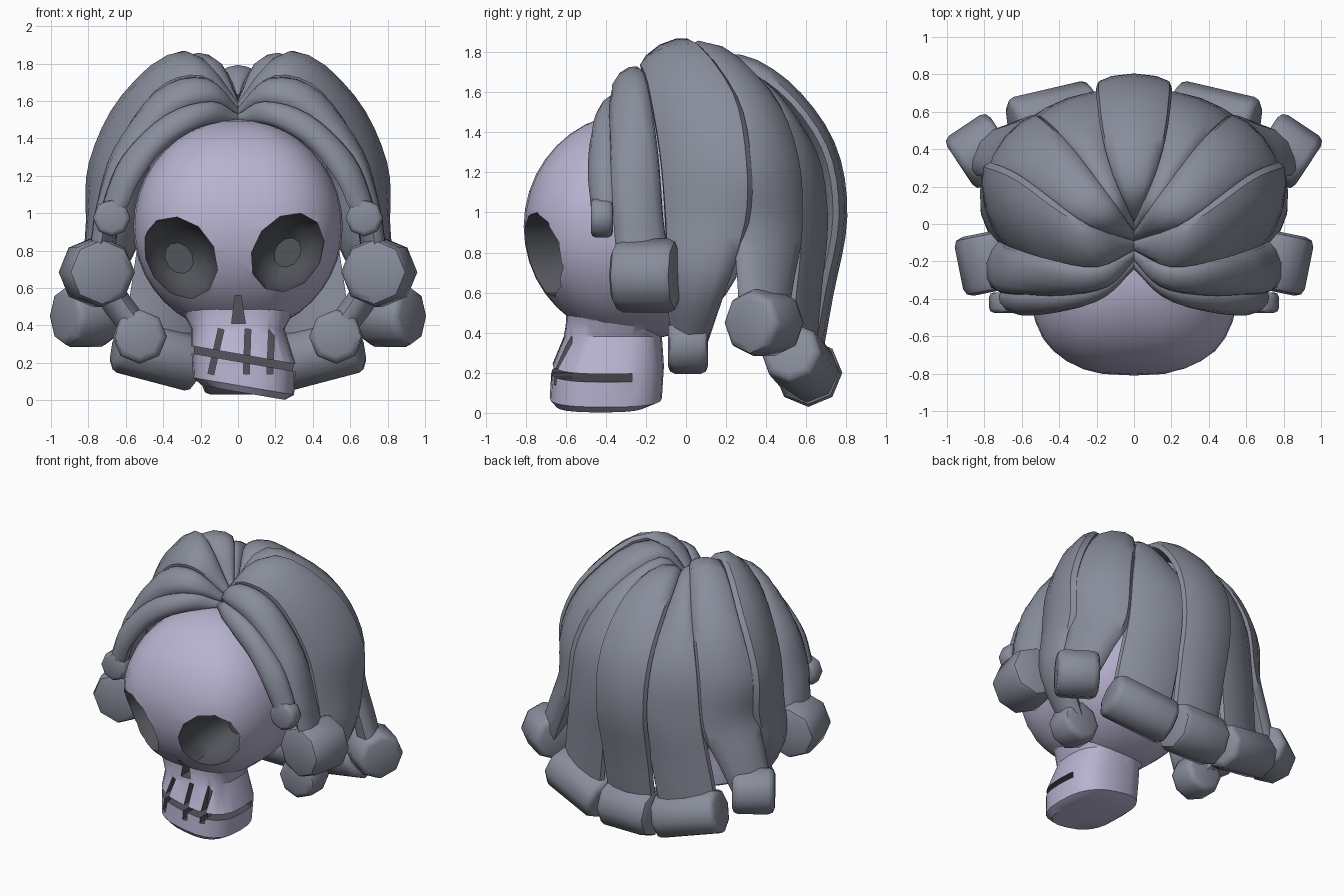
import bpy, bmesh, math
from mathutils import Vector, Matrix

cube = bpy.data.objects.get("Cube")
if cube:
    bpy.data.objects.remove(cube, do_unlink=True)


def material(name, rgb):
    m = bpy.data.materials.new(name)
    m.use_nodes = True
    m.diffuse_color = (*rgb, 1)
    m.node_tree.nodes["Principled BSDF"].inputs["Base Color"].default_value = (*rgb, 1)
    return m


BONE = material("pale_lilac_bone", (.48, .45, .63))
HAIR = material("slate_grey_hair", (.25, .27, .33))
DARK = material("dark_hollow", (.085, .09, .105))


def smooth(ob, angle):
    bpy.ops.object.select_all(action='DESELECT')
    ob.select_set(True)
    bpy.context.view_layer.objects.active = ob
    bpy.ops.object.shade_smooth_by_angle(angle=math.radians(angle))


def finish(name, bm, materials, index=0):
    """Turn a bmesh into a smooth-shaded object."""
    bmesh.ops.recalc_face_normals(bm, faces=bm.faces)
    for face in bm.faces:
        face.material_index = index
    mesh = bpy.data.meshes.new(name)
    bm.to_mesh(mesh)
    bm.free()
    for m in materials:
        mesh.materials.append(m)
    ob = bpy.data.objects.new(name, mesh)
    bpy.context.collection.objects.link(ob)
    smooth(ob, 45)
    return ob


def loft(rings):
    """Skin a list of closed rings and cap both ends."""
    bm = bmesh.new()
    loops = [[bm.verts.new(p) for p in ring] for ring in rings]
    for low, high in zip(loops, loops[1:]):
        for i in range(len(low)):
            bm.faces.new((low[i - 1], low[i], high[i], high[i - 1]))
    bm.faces.new(loops[0])
    bm.faces.new(loops[-1])
    return bm


def spline(points, steps=4):
    """Catmull-Rom curve through the points."""
    p = [2 * points[0] - points[1], *points, 2 * points[-1] - points[-2]]
    curve = []
    for a, b, c, d in zip(p, p[1:], p[2:], p[3:]):
        for k in range(steps):
            t = k / steps
            curve.append(b + (c - a) * t / 2 + (a - b * 2.5 + c * 2 - d / 2) * t**2
                         + (b * 1.5 - a / 2 - c * 1.5 + d / 2) * t**3)
    return curve + [points[-1]]


def apply_boolean(ob, other, operation):
    mod = ob.modifiers.new("cut", 'BOOLEAN')
    mod.operation, mod.object, mod.solver = operation, other, 'EXACT'
    bpy.context.view_layer.objects.active = ob
    bpy.ops.object.modifier_apply(modifier=mod.name)
    bpy.data.objects.remove(other, do_unlink=True)


def squared(value):
    """Push a sine or cosine outward, for rounded-square sections."""
    return math.copysign(abs(value)**.75, value)


# Skull: a ball with a squarer horizontal section
bm = bmesh.new()
bmesh.ops.create_uvsphere(bm, u_segments=32, v_segments=20, radius=1)
for v in bm.verts:
    turn = math.atan2(v.co.y, v.co.x)
    r = math.hypot(v.co.x, v.co.y)
    v.co = (r * squared(math.cos(turn)) * .56, r * squared(math.sin(turn)) * .56 - .25, v.co.z * .57 + .93)
skull = finish("skull", bm, [BONE, DARK])

# Jaw: rounded rings (height, half width, front, back), flared at the cheeks, tilted at the chin
rings = []
for z, half, front, back in ((.6, .38, -.6, .02), (.46, .29, -.6, -.08), (.38, .25, -.61, -.12),
                             (.24, .28, -.67, -.11), (.08, .27, -.68, -.12), (.045, .22, -.65, -.2)):
    ring = []
    low = z < .3
    for i in range(24):
        a = math.tau * i / 24
        x = half * squared(math.cos(a)) + .03 * low
        y = (front + back) / 2 + (back - front) / 2 * squared(math.sin(a))
        ring.append((x, y, z - .17 * x * low))
    rings.append(ring)
apply_boolean(skull, finish("jaw", loft(rings), [BONE, DARK]), 'UNION')


def carve(outline, start, depth, bowl=False):
    """Cut an x-z outline into the face, straight or ending in a rounded bowl."""
    middle = sum(outline, Vector((0, 0))) / len(outline)
    rings = [[(p.x, -1, p.y) for p in outline]]
    for t in (.2, .5, .75, .93) if bowl else (1,):
        scale = math.sqrt(1 - t * t) if bowl else 1
        inner = [middle + (p - middle) * scale for p in outline]
        rings.append([(p.x, start + (depth - start) * t, p.y) for p in inner])
    cutter = finish("cutter", loft(rings), [BONE, DARK], 1)
    cutter.hide_render = True
    apply_boolean(skull, cutter, 'DIFFERENCE')


def oval(x, z, wide, high, lean, sides=11):
    angles = [math.tau * (i + .5) / sides for i in range(sides)]
    return [Vector((x + wide * math.cos(a) + lean * math.sin(a), z + high * math.sin(a))) for a in angles]


def strip(x1, z1, x2, z2, width):
    """A thin bar between two points."""
    a, b = Vector((x1, z1)), Vector((x2, z2))
    side = (b - a).orthogonal().normalized() * width / 2
    return [a - side, a + side, b + side, b - side]


# Eye sockets, nose, mouth gap and tooth slits
carve(oval(-.315, .76, .205, .225, -.04), -.68, -.36, True)
carve(oval(.265, .79, .195, .215, .045), -.68, -.36, True)
carve([Vector(p) for p in ((-.035, .41), (.04, .41), (.015, .56), (-.015, .56))], -1, -.5)
carve(strip(-.5, .315, .5, .14, .04), -1, -.27)
for top, bottom in ((-.09, -.145), (.053, .045), (.18, .17)):
    carve(strip(top, .38, bottom, .14, .032), -1, -.57)
smooth(skull, 38)

# Hair: seams between neighbouring locks, from the parting round to the nape
SEAMS = [
    [(.2, -.38, 1.46), (.4, -.45, 1.34), (.54, -.48, 1.17), (.59, -.47, 1.06)],
    [(.14, -.33, 1.6), (.38, -.38, 1.53), (.61, -.38, 1.31), (.71, -.37, 1.08)],
    [(.19, -.23, 1.72), (.43, -.2, 1.64), (.62, -.14, 1.31), (.69, -.11, .97)],
    [(.3, .02, 1.86), (.62, .25, 1.59), (.78, .32, 1.25), (.78, .31, .95)],
    [(.12, .13, 1.81), (.34, .42, 1.6), (.48, .56, 1.27), (.53, .58, .9)],
    [(.09, .2, 1.75), (.17, .47, 1.62), (.2, .69, 1.33), (.2, .75, .98)],
]
seams = [[Vector((0, .05 * i - .24, 1.5 + .025 * i)), *map(Vector, points)] for i, points in enumerate(SEAMS)]
CENTRE = Vector((0, -.05, .85))
MIRROR = Vector((-1, 1, 1))


def tucked(edge, other, amount):
    """Widen an edge away from the other one and sink it under its neighbour."""
    return [p.lerp(q, -2 * amount).lerp(CENTRE, amount) for p, q in zip(edge, other)]


def lock(name, edge_a, edge_b, tip, width, thick):
    """A strand between two seams, rounded outside, running down to its curl."""
    ear = (edge_a[-1] + edge_b[-1]) / 2
    spread = (edge_b[-1] - edge_a[-1]).normalized() * width * .48
    bow = Vector((max(0, abs(ear.x) - abs(tip.x)) * math.copysign(.5, ear.x), 0, 0))
    sides = []
    for edge, end in ((edge_a, tip - spread), (edge_b, tip + spread)):
        sides.append(spline([*edge, (edge[-1] + end) / 2 + bow, end]))
    a, b = sides
    middle = [(p + q) / 2 for p, q in zip(a, b)]
    rings = []
    for i, m in enumerate(middle):
        along = middle[min(i + 1, len(middle) - 1)] - middle[max(i - 1, 0)]
        out = (b[i] - a[i]).cross(along).normalized()
        if out.dot(m - CENTRE) < 0:
            out.negate()
        out *= thick * min(1, .3 + 3 * i / len(middle))
        outer = [(0, -.3), (.03, .25), (.2, .75), (.5, 1), (.8, .75), (.97, .25), (1, -.3)]
        rings.append([a[i].lerp(b[i], t) + out * k for t, k in outer + [(.75, -1.1), (.25, -1.1)]])
    finish(name, loft(rings), [HAIR])


def curl(name, centre, axis, radius, length):
    """A rolled hair end: a short eight-sided bevelled cylinder."""
    bm = bmesh.new()
    bmesh.ops.create_cone(bm, cap_ends=True, segments=8, radius1=radius, radius2=radius, depth=length)
    rims = [e for e in bm.edges if any(len(f.verts) > 4 for f in e.link_faces)]
    bmesh.ops.bevel(bm, geom=rims, offset=radius * .25, segments=2, profile=.5, affect='EDGES')
    bm.transform(Matrix.Translation(centre) @ axis.to_track_quat('Z', 'Y').to_matrix().to_4x4())
    finish(name, bm, [HAIR])


# Left and right locks: curl centre, axis, radius, length, lock thickness, tuck of front and rear edge
LOCKS = {
    "fringe": ((.675, -.42, .975), (0, 1, 0), .1, .11, .05, 0, 0),
    "temple": ((.755, -.2, .685), (.2, 1, 0), .185, .32, .06, 0, 0),
    "side": ((.525, .01, .34), (0, 1, 0), .145, .2, .07, 0, 0),
    "rear_side": ((.815, .39, .45), (-.83, .55, 0), .165, .28, .07, .07, 0),
    "back": ((.43, .57, .25), (.95, -.22, .25), .155, .46, .05, .02, .1),
}
for side, flip in (("left", Vector((1, 1, 1))), ("right", MIRROR)):
    for i, (name, (centre, axis, radius, length, thick, sink_a, sink_b)) in enumerate(LOCKS.items()):
        front, rear = ([p * flip for p in seam] for seam in seams[i:i + 2])
        tip = Vector(centre) * flip
        lock(f"{side}_{name}_lock", tucked(front, rear, sink_a), tucked(rear, front, sink_b), tip, length, thick)
        curl(f"{side}_{name}_curl", tip, Vector(axis) * flip, radius, length)

# Nape lock in the middle of the back
nape = Vector((0, .61, .2))
lock("nape_lock", [p * MIRROR for p in seams[-1]], seams[-1], nape, .38, .055)
curl("nape_curl", nape, Vector((1, 0, 0)), .17, .38)
